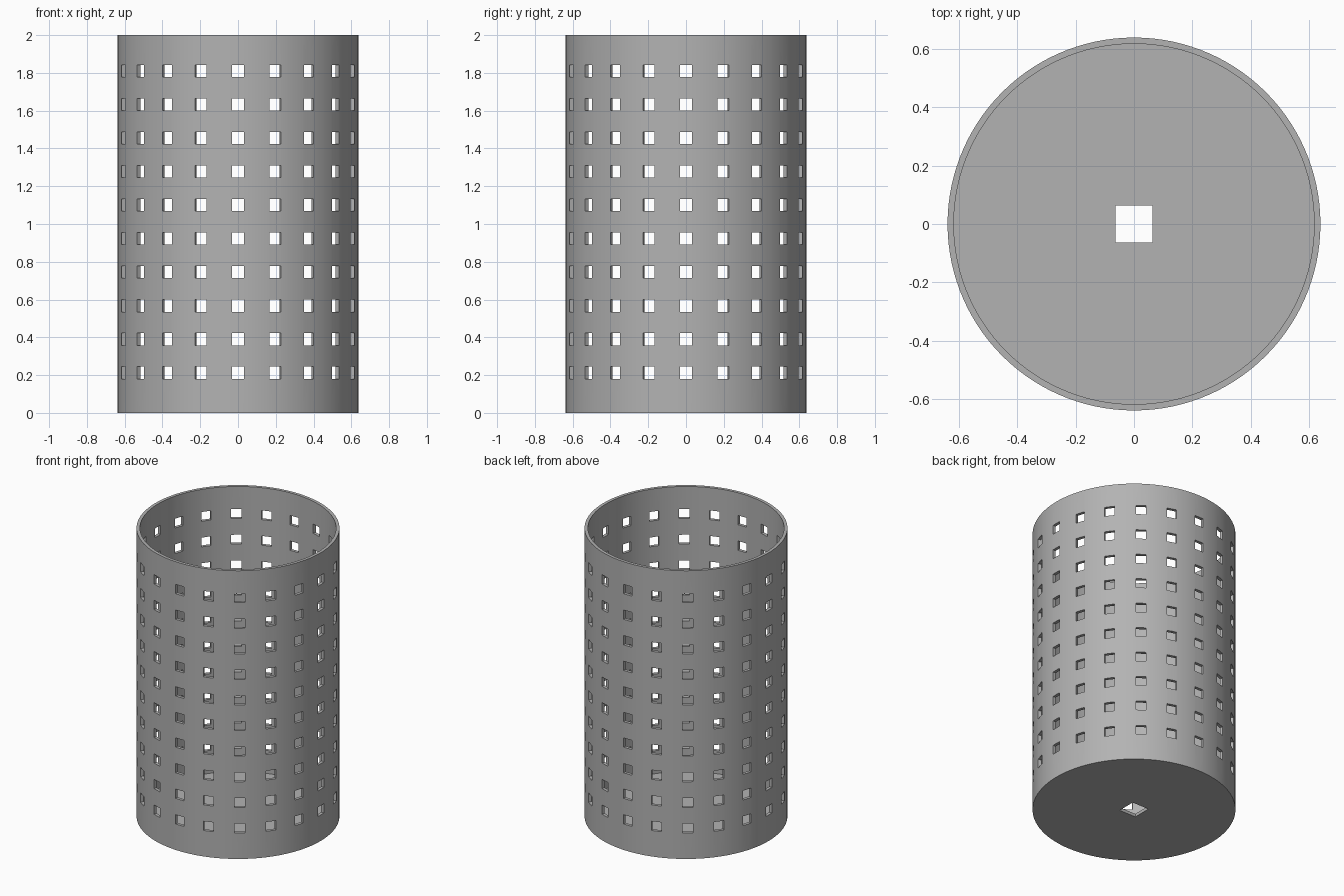
import bpy, bmesh, math
from mathutils import Matrix

HEIGHT, OUTER, WALL, FLOOR = 2.0, 0.638, 0.0213, 0.0213
COLUMNS, ROWS = 20, 10
HOLE, DRAIN = 0.0645, 0.1277
FIRST_ROW, LAST_ROW = 0.2125, 1.8105

default = bpy.data.objects.get("Cube")
if default:
    bpy.data.objects.remove(default, do_unlink=True)

grey = bpy.data.materials.new("plain grey")
grey.use_nodes = True
colour = (0.45, 0.45, 0.45, 1)
grey.diffuse_color = colour
grey.node_tree.nodes["Principled BSDF"].inputs["Base Color"].default_value = colour


def make_object(name, bm):
    mesh = bpy.data.meshes.new(name)
    bmesh.ops.recalc_face_normals(bm, faces=bm.faces)
    bm.to_mesh(mesh)
    bm.free()
    mesh.materials.append(grey)
    obj = bpy.data.objects.new(name, mesh)
    bpy.context.collection.objects.link(obj)
    return obj


# Open cup: a closed profile spun around the vertical axis
bm = bmesh.new()
inner = OUTER - WALL
profile = [(0, 0), (OUTER, 0), (OUTER, HEIGHT), (inner, HEIGHT), (inner, FLOOR), (0, FLOOR)]
verts = [bm.verts.new((r, 0, z)) for r, z in profile]
edges = [bm.edges.new(pair) for pair in zip(verts, verts[1:])]
bmesh.ops.spin(bm, geom=verts + edges, cent=(0, 0, 0), axis=(0, 0, 1),
               angle=math.tau, steps=120, use_duplicate=False)
bmesh.ops.remove_doubles(bm, verts=bm.verts, dist=0.0001)
basket = make_object("perforated_basket", bm)

# Cutters: a grid of wall holes and one square floor hole
bm = bmesh.new()
for column in range(COLUMNS):
    turn = Matrix.Rotation(math.tau * column / COLUMNS, 4, "Z")
    for row in range(ROWS):
        z = FIRST_ROW + (LAST_ROW - FIRST_ROW) * row / (ROWS - 1)
        place = turn @ Matrix.Translation((OUTER, 0, z))
        bmesh.ops.create_cube(bm, size=1, matrix=place @ Matrix.Diagonal((0.2, HOLE, HOLE, 1)))
bmesh.ops.create_cube(bm, size=DRAIN)
cutter = make_object("hole_cutter", bm)
cutter.hide_render = True

cut = basket.modifiers.new("holes", "BOOLEAN")
cut.operation = "DIFFERENCE"
cut.solver = "EXACT"
cut.object = cutter

# Apply the cut and remove the cutter
bpy.context.view_layer.objects.active = basket
basket.select_set(True)
bpy.ops.object.modifier_apply(modifier=cut.name)
bpy.data.objects.remove(cutter, do_unlink=True)
bpy.ops.object.shade_smooth_by_angle(angle=math.radians(30))
